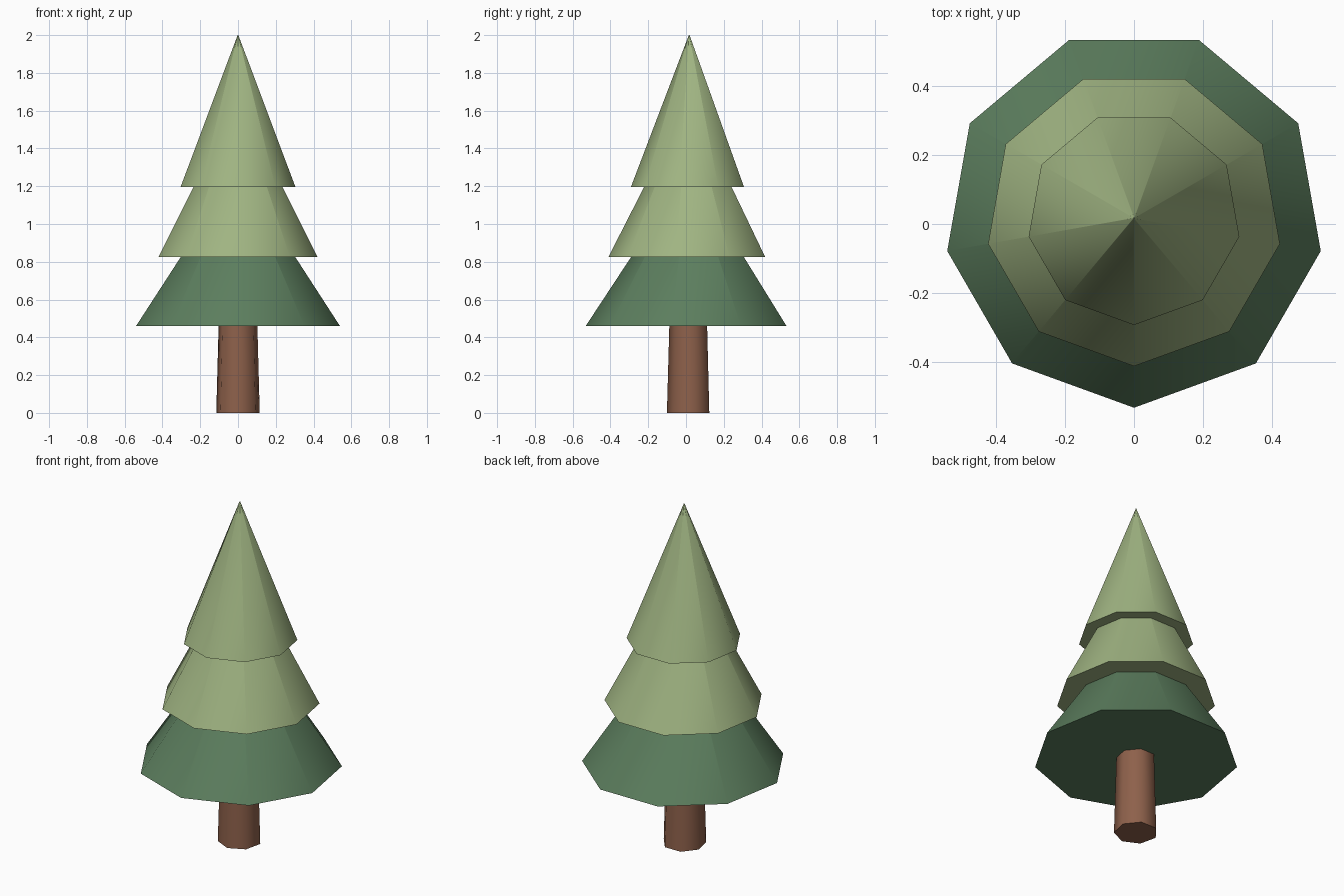
import bpy
import math

default_cube = bpy.data.objects.get("Cube")
if default_cube:
    bpy.data.objects.remove(default_cube, do_unlink=True)

CENTRE_Y = 0.017


def material(name, rgb):
    mat = bpy.data.materials.new(name)
    mat.use_nodes = True
    mat.diffuse_color = (*rgb, 1)
    bsdf = mat.node_tree.nodes["Principled BSDF"]
    bsdf.inputs["Base Color"].default_value = (*rgb, 1)
    bsdf.inputs["Roughness"].default_value = 0.9
    return mat


def tapered(name, sides, bottom, top, z0, z1, mat, sharp_angle):
    """Tapered prism with one corner pointing to the front."""
    bpy.ops.mesh.primitive_cone_add(
        vertices=sides, radius1=bottom, radius2=top, depth=z1 - z0,
        location=(0, CENTRE_Y, (z0 + z1) / 2), rotation=(0, 0, math.pi))
    obj = bpy.context.object
    obj.name = name
    obj.data.materials.append(mat)
    bpy.ops.object.shade_smooth_by_angle(angle=math.radians(sharp_angle))
    return obj


bark = material("brown bark", (0.27, 0.119, 0.07))
dark_needles = material("dark green needles", (0.107, 0.209, 0.112))
light_needles = material("light green needles", (0.35, 0.456, 0.223))

# Trunk
tapered("trunk", 7, 0.118, 0.105, 0, 0.47, bark, 60)

# Foliage tiers, each ending in a tiny blunt tip
TIP = 0.002
tiers = [
    ("lower_foliage", 0.548, 0.46, 1.29, dark_needles),
    ("middle_foliage", 0.428, 0.825, 1.66, light_needles),
    ("upper_foliage", 0.309, 1.195, 2.0, light_needles),
]
for name, radius, z0, z1, mat in tiers:
    tapered(name, 9, radius, TIP, z0, z1, mat, 48)
